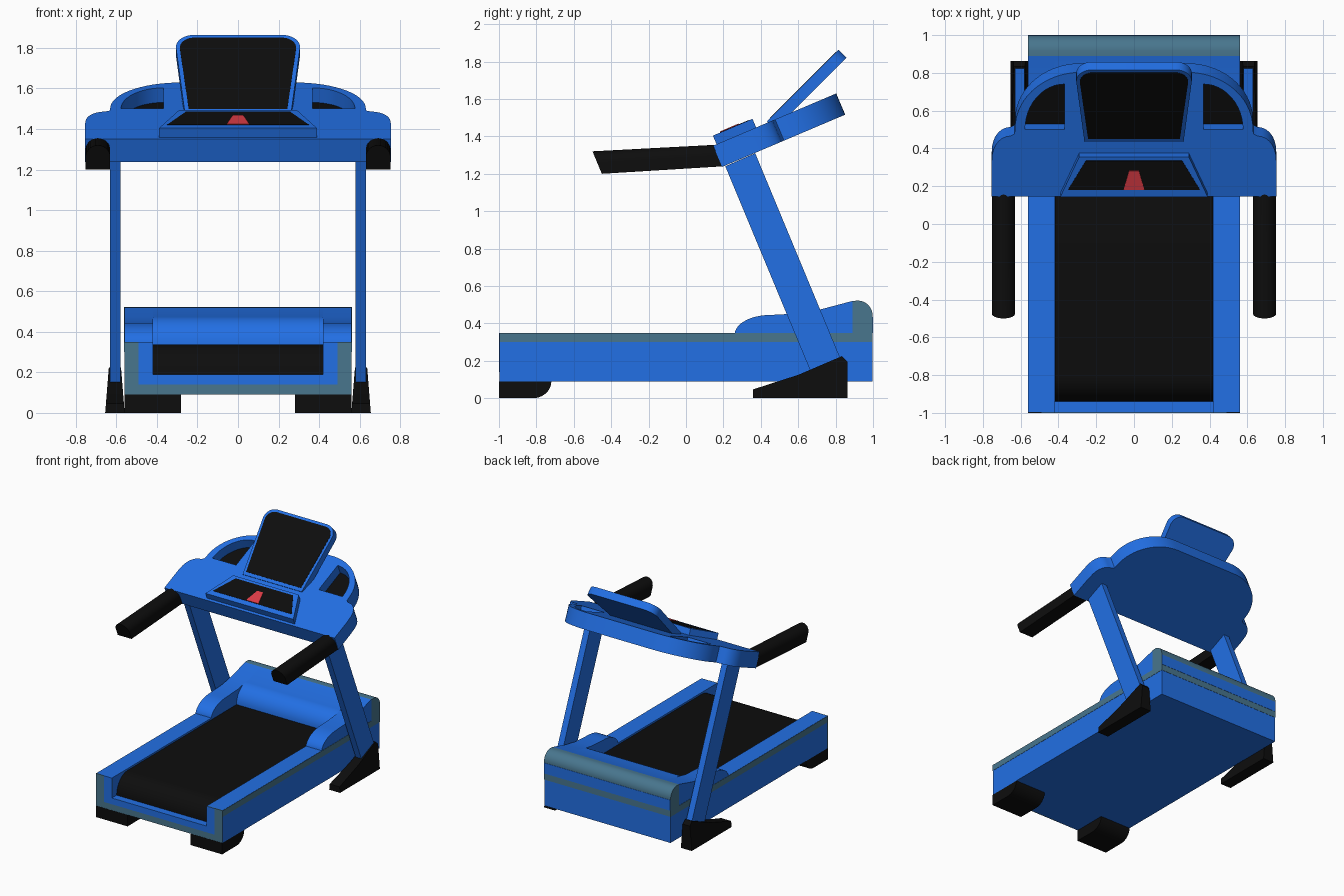
import bpy, bmesh
from math import sin, cos, radians

if "Cube" in bpy.data.objects:
    bpy.data.objects.remove(bpy.data.objects["Cube"])


def material(name, rgb):
    m = bpy.data.materials.new(name)
    m.diffuse_color = (*rgb, 1)
    m.use_nodes = True
    m.node_tree.nodes["Principled BSDF"].inputs["Base Color"].default_value = m.diffuse_color
    return m


BLUE = material("blue", (0.016, 0.16, 0.78))
TEAL = material("teal", (0.065, 0.18, 0.27))
BLACK = material("black", (0.004, 0.004, 0.004))
RED = material("red", (0.72, 0.045, 0.06))

# Ways to place a profile point (u, v) at extrusion depth d
ALONG_X = lambda u, v, d: (d, u, v)
ALONG_Y = lambda u, v, d: (u, d, v)
ALONG_Z = lambda u, v, d: (u, v, d)


def arc(cx, cy, rx, ry, a0, a1, n=10):
    angles = [radians(a0 + (a1 - a0) * i / n) for i in range(n + 1)]
    return [(cx + rx * cos(a), cy + ry * sin(a)) for a in angles]


def symmetric(half):
    """Closes a right-hand outline with its mirror image."""
    return half + [(-x, y) for x, y in reversed(half)]


def smooth(ob):
    bpy.ops.object.select_all(action='DESELECT')
    ob.select_set(True)
    bpy.context.view_layer.objects.active = ob
    bpy.ops.object.shade_smooth_by_angle(angle=radians(32))


def prism(name, pts, place, d0, d1, mat, mirror=False, tilt=0, origin=(0, 0, 0)):
    bm = bmesh.new()
    a = [bm.verts.new(place(u, v, d0)) for u, v in pts]
    b = [bm.verts.new(place(u, v, d1)) for u, v in pts]
    bm.faces.new(a)
    bm.faces.new(b)
    for i in range(len(pts)):
        j = (i + 1) % len(pts)
        bm.faces.new((a[i], a[j], b[j], b[i]))
    bmesh.ops.recalc_face_normals(bm, faces=bm.faces)
    me = bpy.data.meshes.new(name)
    bm.to_mesh(me)
    bm.free()
    me.materials.append(mat)
    ob = bpy.data.objects.new(name, me)
    bpy.context.collection.objects.link(ob)
    ob.location = origin
    ob.rotation_euler.x = radians(tilt)
    if mirror:
        ob.modifiers.new("mirror", 'MIRROR')
    smooth(ob)
    return ob


def rect(x0, x1, y0, y1):
    return [(x0, y0), (x1, y0), (x1, y1), (x0, y1)]


def channel(w, bottom):
    """U-shaped section around the belt recess."""
    return symmetric([(w, bottom), (w, 0.35), (0.42, 0.35), (0.42, 0.19)])


# Deck with side rails, and the layered rear end trim
prism("deck", channel(0.56, 0.09), ALONG_Y, -0.996, 0.996, BLUE)
prism("rear_trim", channel(0.56, 0.09), ALONG_Y, -0.998, -0.99, TEAL)
prism("rear_panel", channel(0.49, 0.14), ALONG_Y, -1.0, -0.99, BLUE)
prism("side_stripe", rect(-0.998, 0.9, 0.30, 0.349), ALONG_X, 0.55, 0.562, TEAL, True)

# Running belt, rounded over the rear roller
belt = arc(-0.80, 0.19, 0.14, 0.147, 180, 90) + [(0.9, 0.337), (0.9, 0.19)]
prism("belt", belt, ALONG_X, -0.419, 0.419, BLACK)

# Motor cover: side fairings, middle hood, teal end cap
slope = [(0.72, 0.475), (0.89, 0.52)]
fairing = arc(0.45, 0.34, 0.19, 0.105, 180, 90) + [(0.60, 0.453)] + slope + [(0.89, 0.34)]
prism("fairing", fairing, ALONG_X, 0.42, 0.56, BLUE, True)
hood = arc(0.72, 0.335, 0.14, 0.14, 180, 90) + [slope[1], (0.89, 0.335)]
prism("motor_hood", hood, ALONG_X, -0.42, 0.42, BLUE)
prism("hood_end_block", rect(0.88, 0.996, 0.15, 0.31), ALONG_X, -0.421, 0.421, BLUE)
cap = [(0.89, 0.30), (0.998, 0.30)] + arc(0.918, 0.44, 0.08, 0.082, 0, 90) + [(0.89, 0.52)]
prism("end_cap", cap, ALONG_X, -0.562, 0.562, TEAL)
prism("end_panel", rect(-0.56, 0.56, 0.35, 0.435), ALONG_Y, 0.99, 1.0, BLUE)

# Rear feet
foot = [(-1, 0.09), (-1, 0)] + arc(-0.82, 0.09, 0.10, 0.09, 270, 360)
prism("rear_foot", foot, ALONG_X, 0.28, 0.56, BLACK, True)

# Front feet, narrowing toward the top
foot = [(0.358, 0), (0.358, 0.047), (0.60, 0.125), (0.834, 0.225), (0.863, 0.195), (0.863, 0)]
prism("front_foot", foot, lambda u, v, d: (0.607 + d * (0.048 - 0.08 * v), u, v),
      -1, 1, BLACK, True)

# Uprights
post = [(0.68, 0.11), (0.835, 0.19), (0.37, 1.31), (0.21, 1.24)]
prism("upright", post, ALONG_X, 0.58, 0.63, BLUE, True)


# Handlebars: flat-bottomed grips with slanted ends
def along_grip(x, v, t):
    y0, y1 = -0.45 - 0.05 * v, 0.20 - 0.04 * v
    z0, z1 = 1.20 + 0.12 * v, 1.24 + 0.115 * v
    return x, y0 + (y1 - y0) * t, z0 + (z1 - z0) * t


grip = [(0.63, 0), (0.752, 0)] + arc(0.691, 0.5, 0.061, 0.5, 0, 180, 14)
prism("handlebar", grip, along_grip, 0, 1, BLACK, True)

# Console board, drawn flat and tilted
board = dict(tilt=23, origin=(0, 0.145, 1.35))
outline = symmetric([(0.755, 0), (0.755, 0.18)] + arc(0.655, 0.22, 0.097, 0.128, 10, 90, 6)
                    + [(0.632, 0.36)] + arc(0.28, 0.39, 0.35, 0.325, 6, 90, 14))
console = prism("console", outline, ALONG_Z, -0.123, 0, BLUE, **board)

# Tray pockets cut into the console, with dark floors
pocket = [(0.367, 0.385)] + arc(0.367, 0.385, 0.21, 0.262, 0, 90, 12)
cutter = prism("pocket_cutter", pocket, ALONG_Z, -0.08, 0.05, BLUE, True, **board)
cutter.hide_render = True
cut = console.modifiers.new("pockets", 'BOOLEAN')
cut.object = cutter
cut.solver = 'EXACT'
bpy.context.view_layer.objects.active = console
bpy.ops.object.modifier_apply(modifier="pockets")
bpy.data.objects.remove(cutter)
smooth(console)
prism("tray_floor", pocket, ALONG_Z, -0.085, -0.078, BLACK, True, **board)

# Raised control panel with dark face and red safety key
prism("control_panel", symmetric([(0.39, 0.02), (0.29, 0.25)]), ALONG_Z, -0.01, 0.05, BLUE, **board)
prism("control_face", symmetric([(0.35, 0.06), (0.255, 0.228)]), ALONG_Z, 0.04, 0.052, BLACK, **board)
prism("safety_key", symmetric([(0.055, 0.062), (0.026, 0.172)]), ALONG_Z, 0.04, 0.056, RED, **board)

# Display screen
stand = dict(tilt=45, origin=(0, 0.433, 1.48))


def screen(w0, w1, bottom, top, r):
    return symmetric([(w0, bottom), (w1, top - r)] + arc(w1 - r, top - r, r, r, 10, 90, 8))


prism("screen_case", screen(0.262, 0.306, 0, 0.542, 0.085), ALONG_Z, -0.06, 0, BLUE, **stand)
prism("screen_glass", screen(0.243, 0.287, 0.025, 0.522, 0.07), ALONG_Z, -0.01, 0.002, BLACK, **stand)
